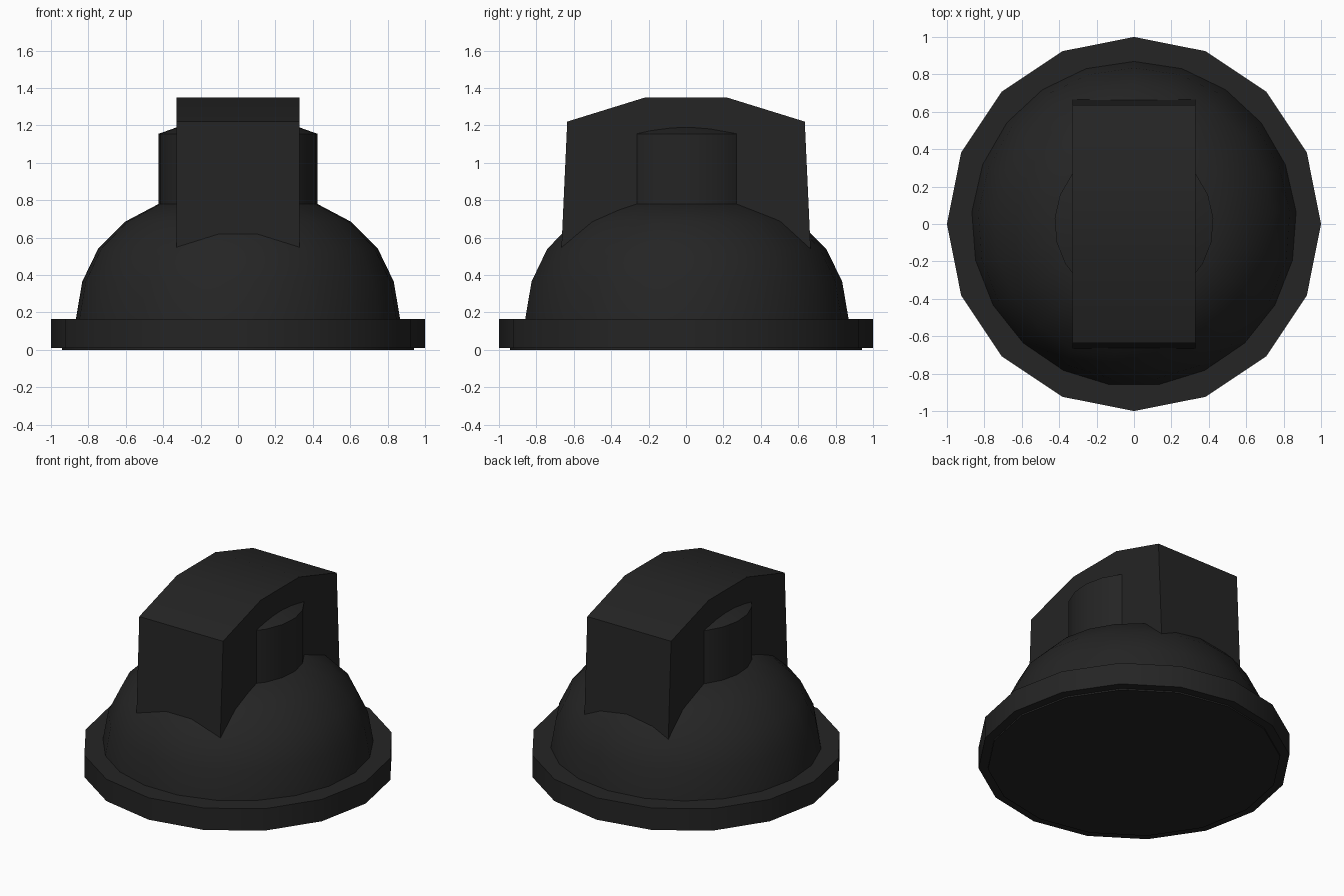
import bpy, bmesh, math

if "Cube" in bpy.data.objects:
    bpy.data.objects.remove(bpy.data.objects["Cube"])

black = bpy.data.materials.new("black_plastic")
black.diffuse_color = (0.018, 0.018, 0.018, 1)
black.use_nodes = True
black.node_tree.nodes["Principled BSDF"].inputs["Base Color"].default_value = black.diffuse_color


def finish(name, bm, angle):
    bmesh.ops.recalc_face_normals(bm, faces=bm.faces)
    mesh = bpy.data.meshes.new(name)
    bm.to_mesh(mesh)
    bm.free()
    mesh.materials.append(black)
    ob = bpy.data.objects.new(name, mesh)
    bpy.context.collection.objects.link(ob)
    bpy.ops.object.select_all(action='DESELECT')
    ob.select_set(True)
    bpy.context.view_layer.objects.active = ob
    if angle:
        bpy.ops.object.shade_smooth_by_angle(angle=math.radians(angle))
    return ob


def lathe(name, profile, sides, angle):
    """Revolve (radius, z) points about z, first vertex on +y, ends capped."""
    bm = bmesh.new()
    rings = []
    for r, z in profile:
        rings.append([bm.verts.new((r * math.sin(2 * math.pi * i / sides),
                                    r * math.cos(2 * math.pi * i / sides), z))
                      for i in range(sides)])
    for a, b in zip(rings, rings[1:]):
        for i in range(sides):
            j = (i + 1) % sides
            bm.faces.new((a[i], a[j], b[j], b[i]))
    bm.faces.new(rings[0])
    bm.faces.new(rings[-1])
    return finish(name, bm, angle)


# Flange with a slightly proud underside
lathe("base_flange", [(0.94, 0), (0.94, 0.01), (1, 0.01), (1, 0.165)], 16, 35)

# Rounded dome rising into the collar with a shallow conical top
lathe("dome", [(0.87, 0.16), (0.835, 0.365), (0.75, 0.54), (0.605, 0.685),
               (0.425, 0.78)], 21, 35)
lathe("collar", [(0.425, 0.77), (0.425, 1.155), (0.2, 1.235)], 21, 30)

# Grip bar: side profile in y-z extruded across x
half = [(0.215, 1.35), (0.635, 1.22), (0.668, 0.5)]
outline = half + [(-y, z) for y, z in reversed(half)]
bm = bmesh.new()
face = bm.faces.new([bm.verts.new((-0.328, y, z)) for y, z in outline])
ext = bmesh.ops.extrude_face_region(bm, geom=[face])
bmesh.ops.translate(bm, vec=(0.656, 0, 0),
                    verts=[v for v in ext["geom"] if isinstance(v, bmesh.types.BMVert)])
finish("grip_bar", bm, 30)
